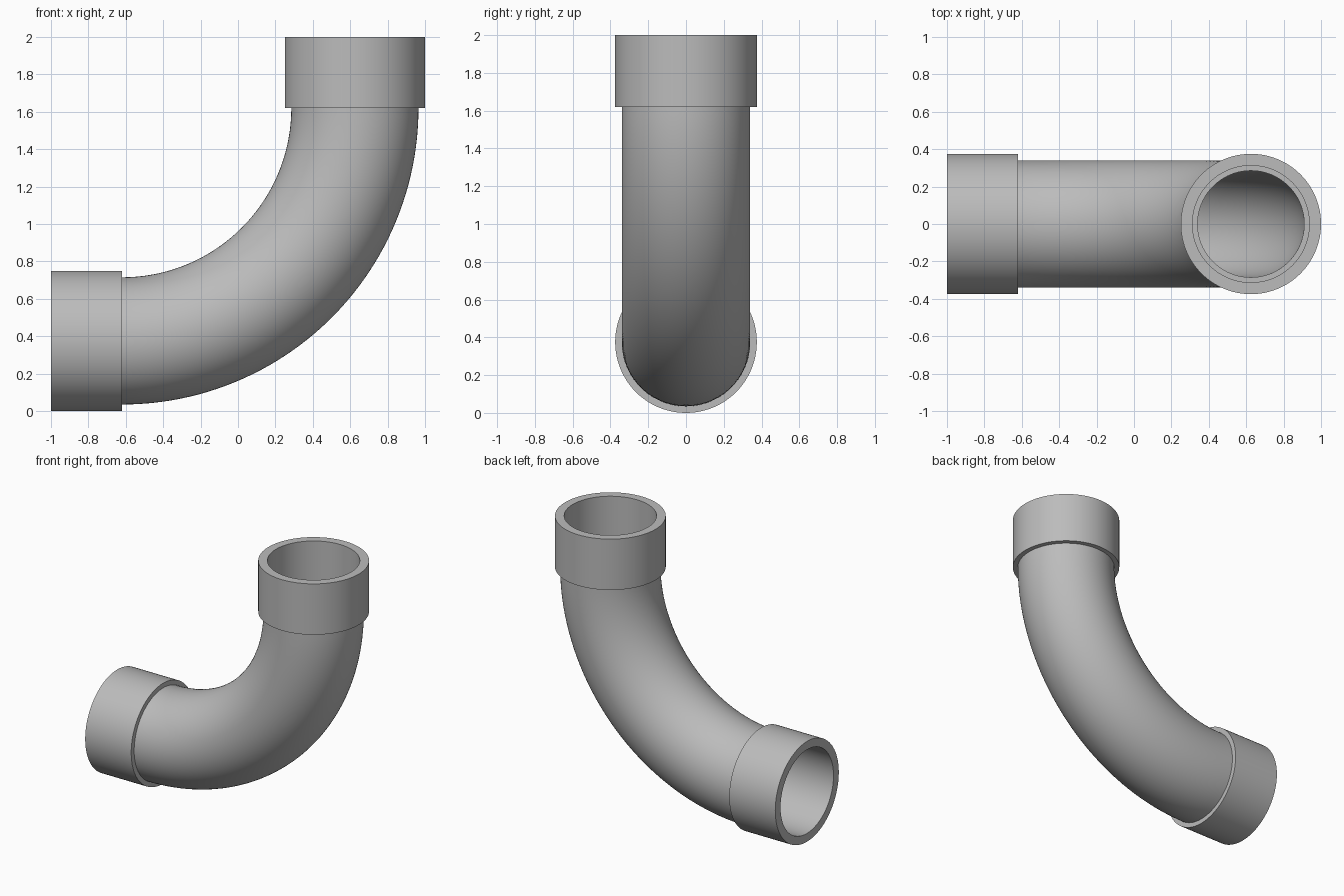
import bpy
import bmesh
from math import sin, cos, pi, radians
from mathutils import Vector

cube = bpy.data.objects.get("Cube")
if cube:
    bpy.data.objects.remove(cube, do_unlink=True)

SIDES = 96
ARC_STEPS = 48
BEND_RADIUS = 1.245
BEND_CENTRE = Vector((-0.62, 0, 1.62))
COLLAR_OUTER, COLLAR_INNER = 0.375, 0.3125
PIPE_OUTER, PIPE_INNER = 0.34, 0.285
COLLAR_LENGTH = 0.38

grey = bpy.data.materials.new("plain_grey")
grey.use_nodes = True
colour = (0.5, 0.5, 0.5, 1)
grey.diffuse_color = colour
grey.node_tree.nodes["Principled BSDF"].inputs["Base Color"].default_value = colour


def ring(bm, angle, offset, radius):
    """Circle of vertices across the pipe's path, shifted along the path."""
    outward = Vector((sin(angle), 0, -cos(angle)))
    along = Vector((cos(angle), 0, sin(angle)))
    centre = BEND_CENTRE + outward * BEND_RADIUS + along * offset
    turns = [2 * pi * i / SIDES for i in range(SIDES)]
    return [bm.verts.new(centre + radius * (outward * cos(a) + Vector((0, sin(a), 0))))
            for a in turns]


def hollow_part(name, stations):
    """Skin a closed chain of rings into a hollow solid."""
    bm = bmesh.new()
    rings = [ring(bm, *s) for s in stations]
    for k, a in enumerate(rings):
        b = rings[(k + 1) % len(rings)]
        for i in range(SIDES):
            j = (i + 1) % SIDES
            bm.faces.new((a[i], a[j], b[j], b[i]))
    bmesh.ops.recalc_face_normals(bm, faces=bm.faces)
    mesh = bpy.data.meshes.new(name)
    bm.to_mesh(mesh)
    bm.free()
    mesh.materials.append(grey)
    obj = bpy.data.objects.new(name, mesh)
    bpy.context.collection.objects.link(obj)
    bpy.ops.object.select_all(action="DESELECT")
    obj.select_set(True)
    bpy.context.view_layer.objects.active = obj
    bpy.ops.object.shade_smooth_by_angle(angle=radians(30))


# Curved pipe: outer wall out, inner wall back
angles = [pi / 2 * i / ARC_STEPS for i in range(ARC_STEPS + 1)]
hollow_part("pipe_bend",
            [(a, 0, PIPE_OUTER) for a in angles]
            + [(a, 0, PIPE_INNER) for a in reversed(angles)])

# Socket collars at both ends
for name, angle, length in (("side_collar", 0, -COLLAR_LENGTH),
                            ("top_collar", pi / 2, COLLAR_LENGTH)):
    hollow_part(name, [(angle, 0, COLLAR_OUTER), (angle, length, COLLAR_OUTER),
                       (angle, length, COLLAR_INNER), (angle, 0, COLLAR_INNER)])
